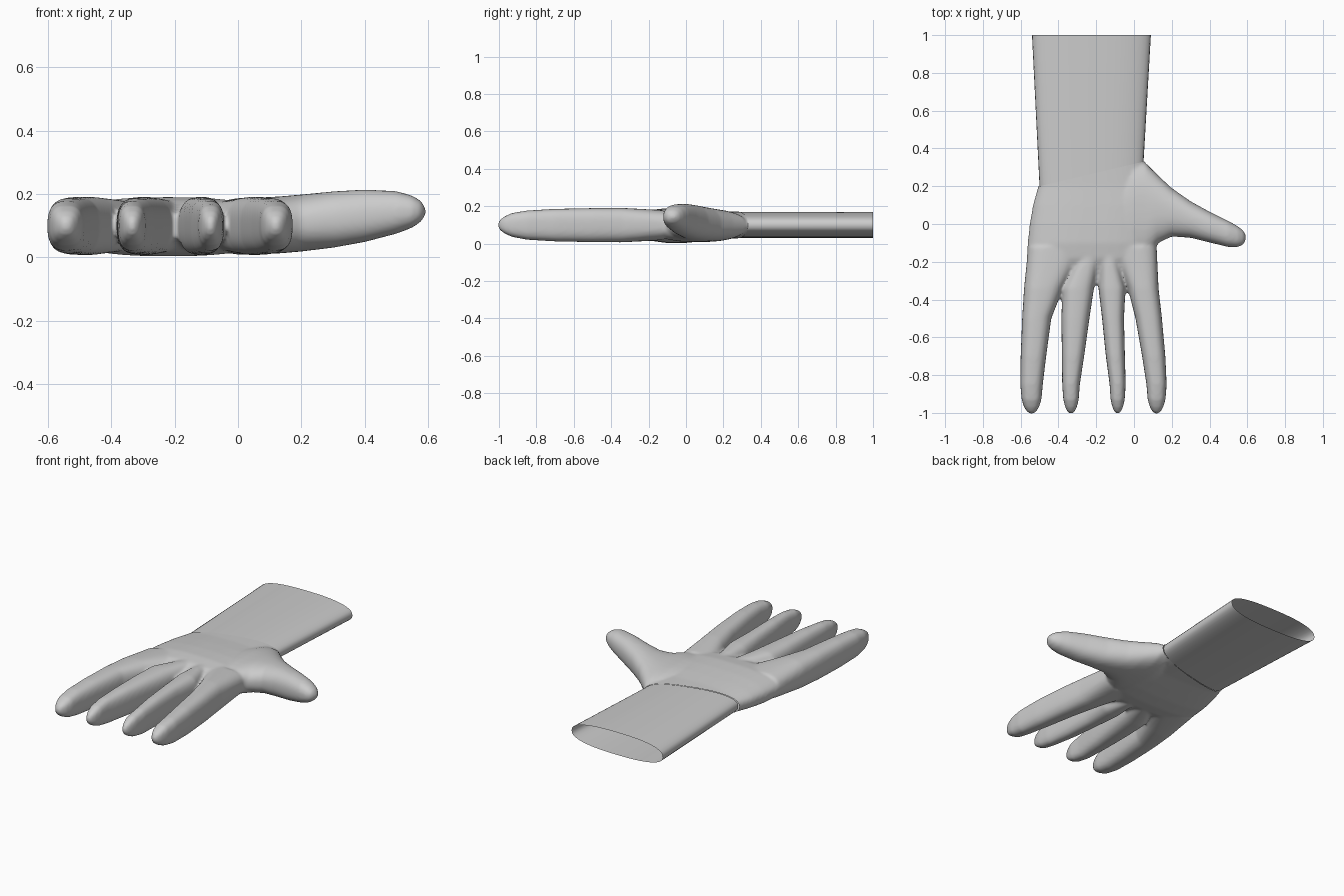
import bpy, bmesh, math
from mathutils import Vector

if "Cube" in bpy.data.objects:
    bpy.data.objects.remove(bpy.data.objects["Cube"])

N = 40  # points round each cross-section
grey = bpy.data.materials.new("grey")
grey.diffuse_color = (0.6, 0.6, 0.6, 1)
grey.use_nodes = True
grey.node_tree.nodes["Principled BSDF"].inputs["Base Color"].default_value = grey.diffuse_color


def loft(bm, rings, axis=1, p=2.5, caps=True):
    """Skin superellipse rings given as (position, lo, hi, z_lo, z_hi)."""
    loops = []
    for pos, lo, hi, z0, z1 in rings:
        loop = []
        for i in range(N):
            a = 2 * math.pi * i / N
            c, s = math.cos(a), math.sin(a)
            u = (lo + hi) / 2 + (hi - lo) / 2 * math.copysign(abs(c) ** (2 / p), c)
            z = (z0 + z1) / 2 + (z1 - z0) / 2 * math.copysign(abs(s) ** (2 / p), s)
            loop.append(bm.verts.new((u, pos, z) if axis == 1 else (pos, u, z)))
        loops.append(loop)
    for a, b in zip(loops, loops[1:]):
        for i in range(N):
            j = (i + 1) % N
            bm.faces.new((a[i], a[j], b[j], b[i]))
    if caps:
        bm.faces.new(loops[0])
        bm.faces.new(loops[-1])


def make_object(name, bm):
    bmesh.ops.recalc_face_normals(bm, faces=bm.faces)
    me = bpy.data.meshes.new(name)
    bm.to_mesh(me)
    bm.free()
    ob = bpy.data.objects.new(name, me)
    bpy.context.collection.objects.link(ob)
    me.materials.append(grey)
    return ob


def cut_at_wrist(ob, keep_arm):
    """Trim along the slanted wrist seam."""
    bm = bmesh.new()
    bm.from_mesh(ob.data)
    bmesh.ops.bisect_plane(bm, geom=bm.verts[:] + bm.edges[:] + bm.faces[:],
                           plane_co=Vector((-0.5, 0.2, 0)),
                           plane_no=Vector((-0.13, 0.55, 0)).normalized(),
                           clear_inner=keep_arm, clear_outer=not keep_arm)
    bm.to_mesh(ob.data)
    bm.free()
    for f in ob.data.polygons:
        f.use_smooth = True


def arm_ring(y):
    return (y, -0.5 - 0.05 * (y - 0.2), 0.043 + 0.058 * (y - 0.2), 0.03, 0.17)


# sleeve: open tube
bm = bmesh.new()
loft(bm, [arm_ring(y) for y in (1.0, 0.6, 0.1)], caps=False)
sleeve = make_object("sleeve", bm)
cut_at_wrist(sleeve, True)

# palm
bm = bmesh.new()
loft(bm, [arm_ring(0.5), arm_ring(0.34),
          (0.2, -0.507, 0.08, 0.026, 0.174),
          (0.1, -0.535, 0.13, 0.014, 0.182),
          (0.0, -0.552, 0.13, 0.004, 0.188),
          (-0.1, -0.563, 0.12, 0.003, 0.19),
          (-0.18, -0.568, 0.12, 0.014, 0.181),
          (-0.25, -0.56, 0.115, 0.04, 0.155),
          (-0.32, -0.5, 0.1, 0.06, 0.135)])

# four fingers: left and right edges at each station, then a rounded tip
stations = (-0.12, -0.34, -0.5, -0.7, -0.85)
heights = (0.08, 0.092, 0.091, 0.087, 0.078)
fingers = [
    [(-0.56, -0.25), (-0.582, -0.375), (-0.592, -0.438), (-0.6, -0.465), (-0.602, -0.483)],
    [(-0.27, -0.165), (-0.38, -0.212), (-0.384, -0.236), (-0.382, -0.264), (-0.38, -0.287)],
    [(-0.175, -0.1), (-0.188, -0.045), (-0.169, -0.053), (-0.149, -0.048), (-0.129, -0.044)],
    [(-0.12, 0.12), (-0.033, 0.13), (0.008, 0.148), (0.043, 0.166), (0.066, 0.173)],
]
tip = [(-0.93, 0.88, 0.064), (-0.97, 0.66, 0.046), (-0.992, 0.42, 0.03), (-1.005, 0.15, 0.012)]
for edges in fingers:
    rings = [(y, lo, hi, 0.099 - h, 0.099 + h)
             for y, (lo, hi), h in zip(stations, edges, heights)]
    lo, hi = edges[-1]
    mid, half = (lo + hi) / 2, (hi - lo) / 2
    rings += [(y, mid - half * w, mid + half * w, 0.1 - h, 0.1 + h) for y, w, h in tip]
    loft(bm, rings, p=2.7)

# thumb with its web, running along x
loft(bm, [(-0.12, -0.12, 0.2, 0.03, 0.165),
          (0.0, -0.2, 0.33, 0.008, 0.187),
          (0.06, -0.2, 0.325, 0.009, 0.188),
          (0.13, -0.1, 0.255, 0.012, 0.192),
          (0.2, -0.066, 0.19, 0.018, 0.198),
          (0.3, -0.073, 0.12, 0.03, 0.208),
          (0.4, -0.098, 0.065, 0.048, 0.214),
          (0.5, -0.122, 0.016, 0.074, 0.209),
          (0.55, -0.122, -0.012, 0.093, 0.195),
          (0.578, -0.11, -0.034, 0.112, 0.178),
          (0.592, -0.085, -0.055, 0.132, 0.156)], axis=0, p=2.3)

# fuse palm, fingers and thumb into one smooth skin
hand = make_object("hand", bm)
rm = hand.modifiers.new("fuse", 'REMESH')
rm.mode = 'VOXEL'
rm.voxel_size = 0.008
sm = hand.modifiers.new("soften", 'SMOOTH')
sm.factor = 0.5
sm.iterations = 12
deps = bpy.context.evaluated_depsgraph_get()
fused = bpy.data.meshes.new_from_object(hand.evaluated_get(deps))
hand.modifiers.clear()
hand.data = fused
if not fused.materials:
    fused.materials.append(grey)
cut_at_wrist(hand, False)
